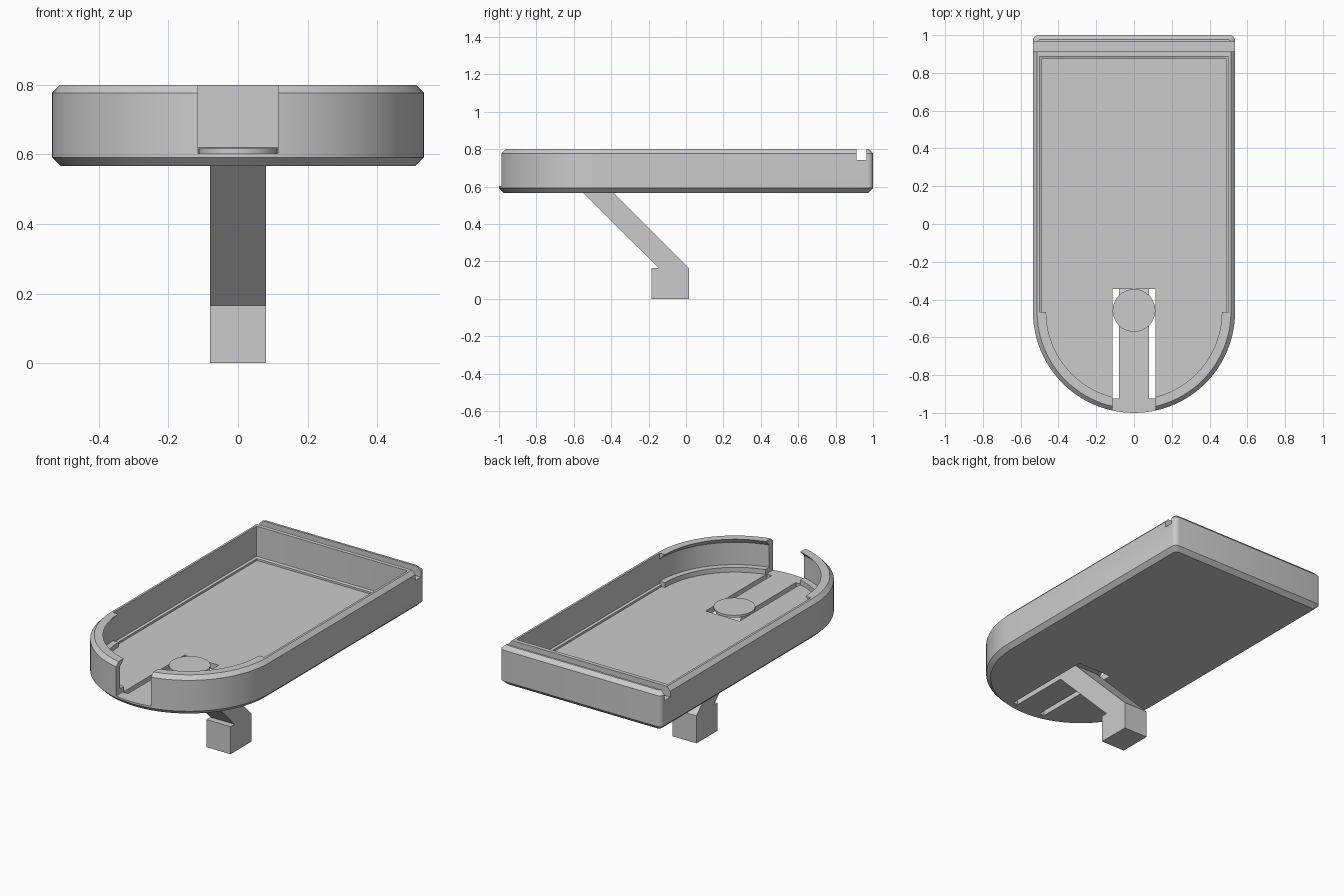
import bpy, bmesh, math

if "Cube" in bpy.data.objects:
    bpy.data.objects.remove(bpy.data.objects["Cube"])

CY = -0.465      # centre of the rounded front
SEG = 48
FLOOR = 0.603


def add_object(name, bm):
    bmesh.ops.recalc_face_normals(bm, faces=bm.faces)
    mesh = bpy.data.meshes.new(name)
    bm.to_mesh(mesh)
    bm.free()
    obj = bpy.data.objects.new(name, mesh)
    bpy.context.collection.objects.link(obj)
    return obj


def outline(r, back, corner):
    """Tray outline: half circle in front, small rounded corners at the back."""
    pts = []
    for sx, start in ((1, 0), (-1, 90)):
        for i in range(5):
            a = math.radians(start + 22.5 * i)
            pts.append((sx * (r - corner) + corner * math.cos(a),
                        back - corner + corner * math.sin(a)))
    for i in range(SEG + 1):
        a = math.pi + math.pi * i / SEG
        pts.append((r * math.cos(a), CY + r * math.sin(a)))
    return pts


def loft(name, rings):
    """Closed solid from rings of (r, back, corner, z)."""
    bm = bmesh.new()
    loops = [[bm.verts.new((x, y, z)) for x, y in outline(r, b, c)]
             for r, b, c, z in rings]
    n = len(loops[0])
    for lo, hi in zip(loops, loops[1:]):
        for i in range(n):
            j = (i + 1) % n
            bm.faces.new((lo[i], lo[j], hi[j], hi[i]))
    bm.faces.new(loops[0])
    bm.faces.new(loops[-1])
    return add_object(name, bm)


def box(name, x, y0, y1, z0, z1):
    bm = bmesh.new()
    bmesh.ops.create_cube(bm, size=1)
    for v in bm.verts:
        v.co = (v.co.x * 2 * x, y0 + (v.co.y + .5) * (y1 - y0),
                z0 + (v.co.z + .5) * (z1 - z0))
    return add_object(name, bm)


def front_arc(name, profile, side):
    """Quarter-ish sweep of an (r, z) profile, stopping at the front slot."""
    bm = bmesh.new()
    end = math.radians(90) - math.asin(0.115 / 0.485)
    loops = []
    for i in range(SEG // 2 + 1):
        a = end * i / (SEG // 2)
        loops.append([bm.verts.new((side * r * math.cos(a), CY - r * math.sin(a), z))
                      for r, z in profile])
    n = len(profile)
    for lo, hi in zip(loops, loops[1:]):
        for i in range(n):
            j = (i + 1) % n
            bm.faces.new((lo[i], lo[j], hi[j], hi[i]))
    bm.faces.new(loops[0])
    bm.faces.new(loops[-1])
    # square the end off at the slot side
    for v in loops[-1]:
        dy = v.co.y - CY
        r = math.hypot(v.co.x, dy)
        v.co.x = side * 0.115
        v.co.y = CY - math.sqrt(r * r - 0.115 ** 2)
    return add_object(name, bm)


def cut(target, cutter):
    cutter.hide_render = True
    mod = target.modifiers.new("cut", 'BOOLEAN')
    mod.operation = 'DIFFERENCE'
    mod.solver = 'EXACT'
    mod.object = cutter
    bpy.context.view_layer.objects.active = target
    bpy.ops.object.modifier_apply(modifier=mod.name)
    bpy.data.objects.remove(cutter)


def smooth(obj):
    bpy.ops.object.select_all(action='DESELECT')
    obj.select_set(True)
    bpy.context.view_layer.objects.active = obj
    bpy.ops.object.shade_smooth_by_angle(angle=math.radians(25))


# Tray shell with chamfered top and bottom edges
tray = loft("tray", [(.510, .975, .02, .567), (.535, 1.0, .028, .592),
                     (.535, 1.0, .028, .777), (.513, .978, .02, .80)])
# Cavity with a small ledge around the floor
cut(tray, loft("cavity", [(.487, .875, .004, FLOOR), (.487, .875, .004, .615),
                          (.500, .888, .004, .620), (.500, .888, .004, .90)]))
# Groove across the back wall, slot in the front wall, opening around the tongue
cut(tray, box("back_groove", .7, .912, .965, .742, .9))
cut(tray, box("front_slot", .115, -1.1, -.80, FLOOR, .9))
cut(tray, box("floor_opening", .113, -.925, -.345, .5, .7))
smooth(tray)

# Retaining lip and ledge inside the rounded front
for side, label in ((1, "right"), (-1, "left")):
    smooth(front_arc("front_lip_" + label,
                     [(.465, .80), (.505, .80), (.505, .760)], side))
    smooth(front_arc("front_ledge_" + label,
                     [(.465, FLOOR - .005), (.505, FLOOR - .005),
                      (.505, .632), (.465, .632)], side))

# Spring tongue, slanted leg and foot in one side profile
profile = [(-.93, .567), (-.55, .567), (-.147, .165), (-.185, .165), (-.185, 0),
           (.015, 0), (.015, .165), (-.423, FLOOR), (-.93, FLOOR)]
bm = bmesh.new()
face = bm.faces.new([bm.verts.new((-.08, y, z)) for y, z in profile])
ext = bmesh.ops.extrude_face_region(bm, geom=[face])
moved = [g for g in ext["geom"] if isinstance(g, bmesh.types.BMVert)]
bmesh.ops.translate(bm, verts=moved, vec=(.16, 0, 0))
add_object("tongue_and_leg", bm)

# Round button on the tongue
bpy.ops.mesh.primitive_cylinder_add(vertices=48, radius=.113, depth=.014,
                                    location=(0, -.458, FLOOR + .007))
button = bpy.context.object
button.name = "button"
smooth(button)
